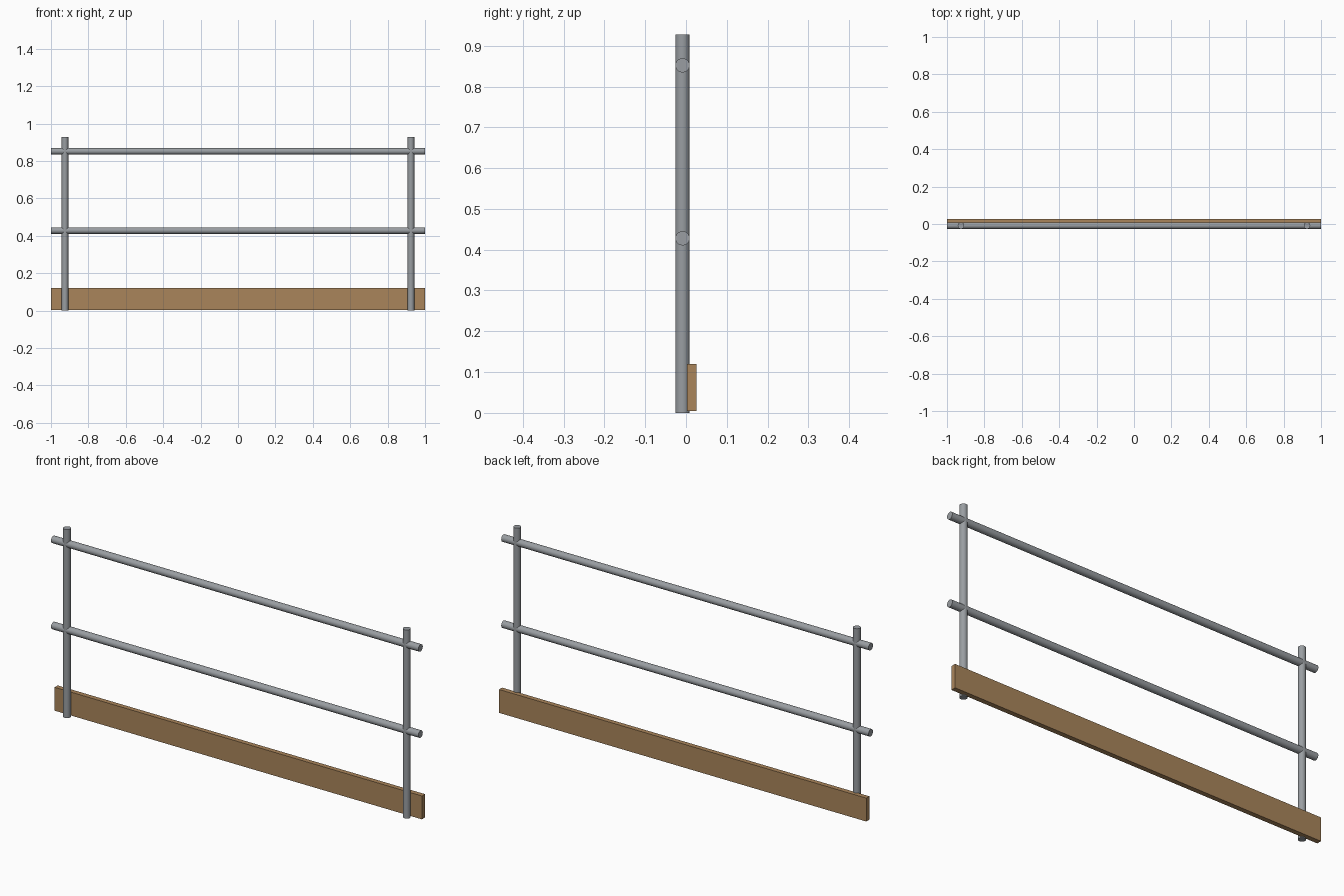
import bpy
from math import pi

cube = bpy.data.objects.get("Cube")
if cube:
    bpy.data.objects.remove(cube, do_unlink=True)


def make_material(name, rgb):
    mat = bpy.data.materials.new(name)
    mat.use_nodes = True
    color = (*rgb, 1.0)
    mat.diffuse_color = color
    mat.node_tree.nodes["Principled BSDF"].inputs["Base Color"].default_value = color
    return mat


steel = make_material("galvanised steel", (0.32, 0.34, 0.36))
timber = make_material("timber", (0.40, 0.235, 0.105))

RADIUS = 0.0175
PIPE_Y = -0.0085


def pipe(name, length, location, rotation=(0, 0, 0)):
    bpy.ops.mesh.primitive_cylinder_add(
        vertices=24, radius=RADIUS, depth=length, location=location, rotation=rotation)
    obj = bpy.context.object
    obj.name = name
    obj.data.materials.append(steel)
    bpy.ops.object.shade_smooth_by_angle()
    return obj


# Upright posts
HEIGHT = 0.928
for side, x in (("left", 0.925), ("right", -0.925)):
    pipe(side + "_post", HEIGHT, (x, PIPE_Y, HEIGHT / 2))

# Horizontal rails, crossing the posts on the same axis
for name, z in (("middle_rail", 0.428), ("top_rail", 0.852)):
    pipe(name, 2.0, (0, PIPE_Y, z), (0, pi / 2, 0))

# Toe board behind the posts
bpy.ops.mesh.primitive_cube_add(size=1, location=(0, 0.014, 0.062))
board = bpy.context.object
board.name = "toe_board"
board.scale = (2.0, 0.024, 0.115)
bpy.ops.object.transform_apply(location=False, rotation=False, scale=True)
board.data.materials.append(timber)
